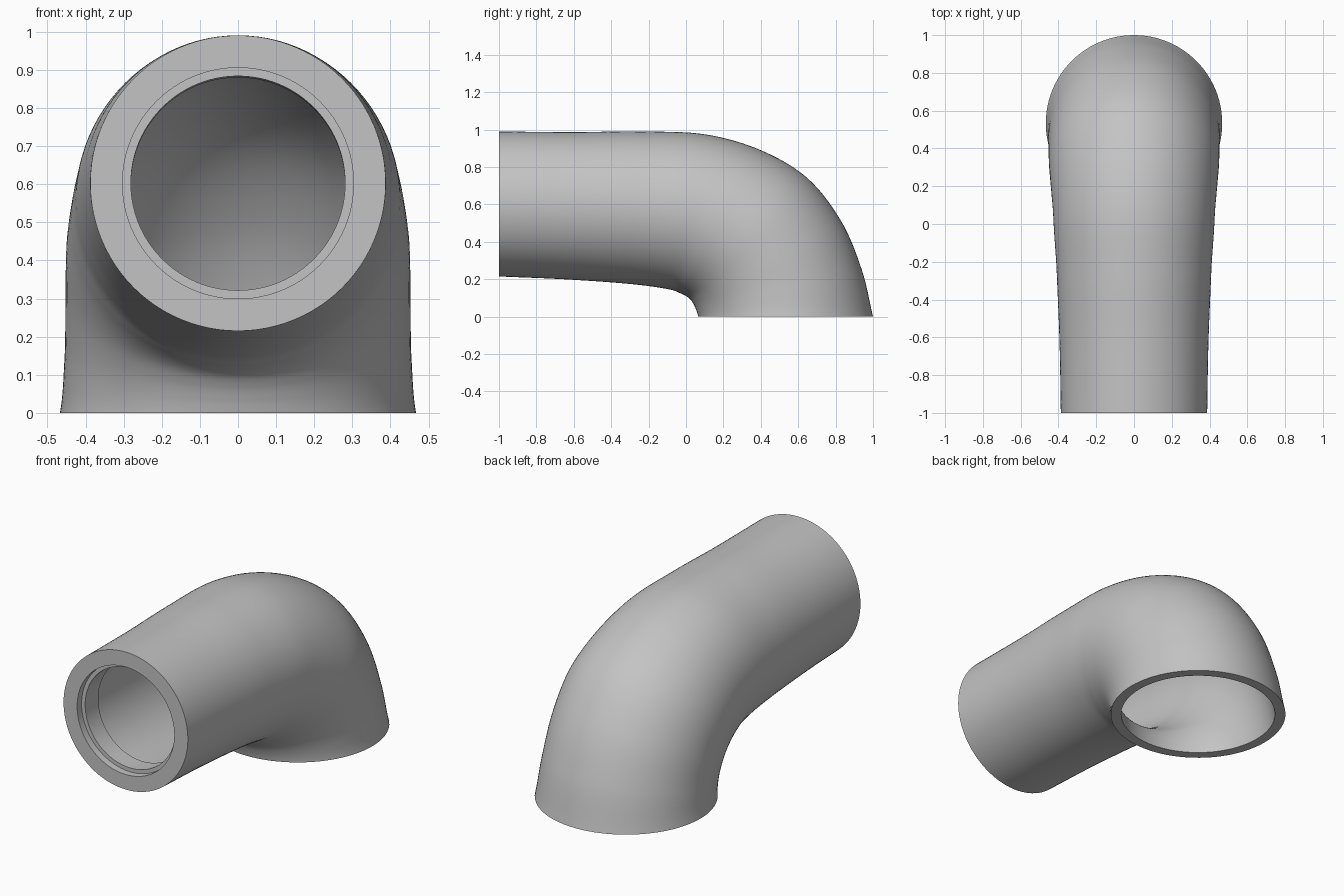
import bpy, bmesh, math
from mathutils import Vector

if "Cube" in bpy.data.objects:
    bpy.data.objects.remove(bpy.data.objects["Cube"])

SEG, STEPS = 96, 72
WALL = 0.056

# Rails of the bend: outer (y, z), inner (y, z)
RAILS = [
    (-1.00, 0.990, -1.000, 0.215),
    (-0.60, 0.987, -0.650, 0.200),
    (-0.25, 0.990, -0.300, 0.175),
    (0.10, 0.975, -0.100, 0.148),
    (0.40, 0.890, -0.030, 0.125),
    (0.65, 0.740, 0.015, 0.100),
    (0.83, 0.510, 0.040, 0.068),
    (0.94, 0.250, 0.056, 0.032),
    (1.00, 0.000, 0.066, 0.000),
]
PTS = [Vector(r) for r in RAILS]
PTS = [2 * PTS[0] - PTS[1]] + PTS + [2 * PTS[-1] - PTS[-2]]


def rails_at(t):
    """Smooth interpolation along the rails, t from 0 to 1."""
    s = t * (len(RAILS) - 1)
    i = min(int(s), len(RAILS) - 2)
    u = s - i
    a, b, c, d = PTS[i:i + 4]
    return 0.5 * (2 * b + (c - a) * u + (2 * a - 5 * b + 4 * c - d) * u ** 2
                  + (3 * b - a - 3 * c + d) * u ** 3)


def section(t, inset=0.0):
    """Centre, in-plane axis and radius of the pipe section at t."""
    y0, z0, y1, z1 = rails_at(t)
    top, low = Vector((0, y0, z0)), Vector((0, y1, z1))
    return (top + low) / 2, (top - low).normalized(), (top - low).length / 2 - inset


bm = bmesh.new()


def ring(centre, axis, radius):
    side = Vector((1, 0, 0))
    return [bm.verts.new(centre + radius * (math.cos(a) * side + math.sin(a) * axis))
            for a in (2 * math.pi * k / SEG for k in range(SEG))]


# Outer skin from the front mouth to the base
rings = [ring(*section(k / STEPS)) for k in range(STEPS + 1)]

# Inner skin from the base back towards the mouth
t_step = 0.052
for k in range(STEPS + 1):
    rings.append(ring(*section(1 + (t_step - 1) * k / STEPS, WALL)))

# Collar bore and shallow recess at the mouth
c, axis, _ = section(t_step)
rings.append(ring(c, axis, 0.281))
mouth, up, _ = section(0)
rings.append(ring(mouth + Vector((0, 0.04, 0)), up, 0.281))
rings.append(ring(mouth + Vector((0, 0.04, 0)), up, 0.303))
rings.append(ring(mouth, up, 0.303))

# Skin the closed loop of rings
for r0, r1 in zip(rings, rings[1:] + rings[:1]):
    for k in range(SEG):
        n = (k + 1) % SEG
        bm.faces.new((r0[k], r0[n], r1[n], r1[k]))
bmesh.ops.recalc_face_normals(bm, faces=bm.faces)

mesh = bpy.data.meshes.new("pipe_elbow")
bm.to_mesh(mesh)
bm.free()
elbow = bpy.data.objects.new("pipe_elbow", mesh)
bpy.context.collection.objects.link(elbow)

# Plain grey finish
grey = bpy.data.materials.new("light_grey")
grey.diffuse_color = (0.55, 0.55, 0.55, 1)
grey.use_nodes = True
grey.node_tree.nodes["Principled BSDF"].inputs["Base Color"].default_value = grey.diffuse_color
mesh.materials.append(grey)

bpy.context.view_layer.objects.active = elbow
elbow.select_set(True)
bpy.ops.object.shade_smooth_by_angle(angle=math.radians(35))
